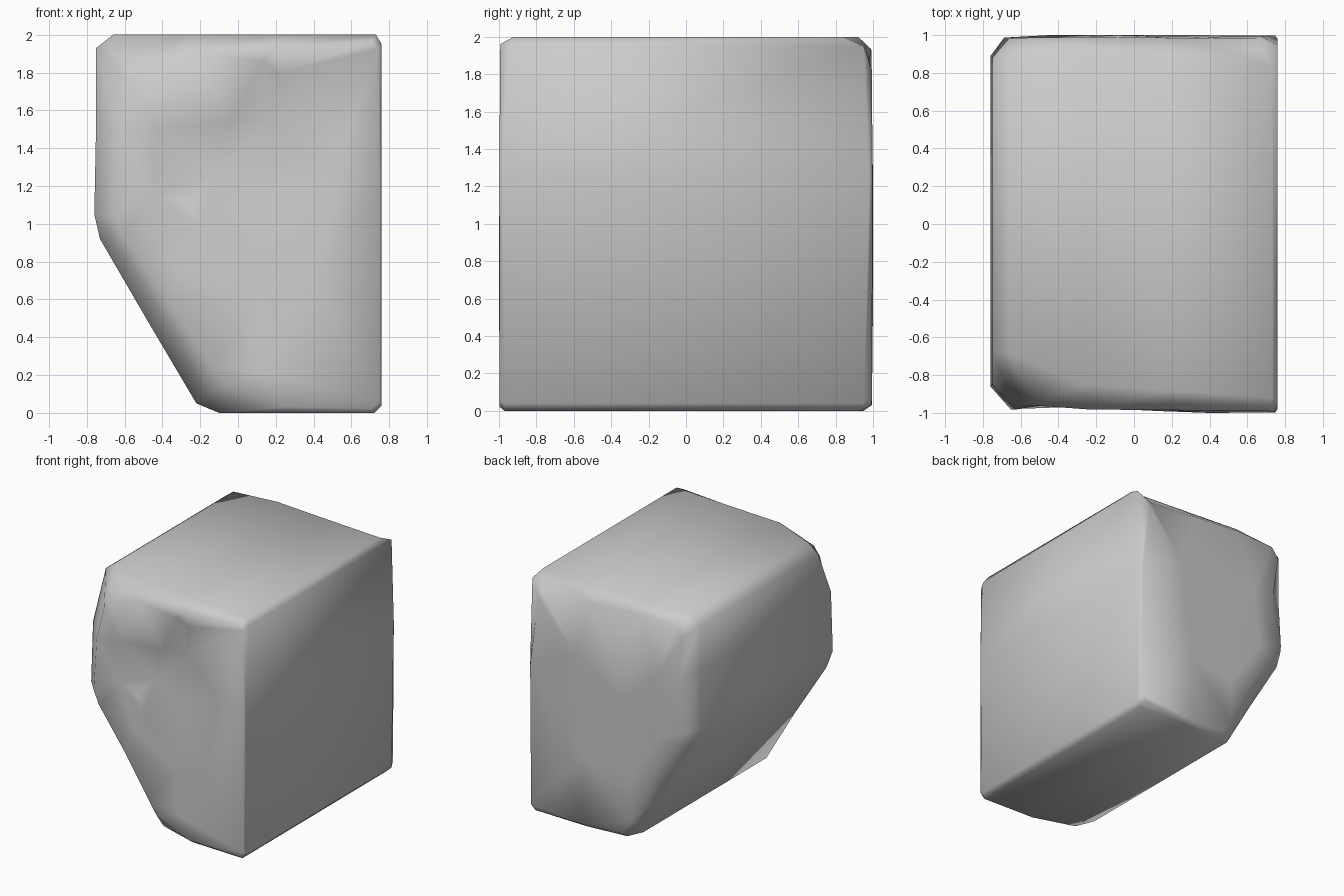
import bpy, bmesh
from mathutils import Vector
from mathutils.geometry import delaunay_2d_cdt

# Side outline: x, z, front chamfer depth, front inset, back chamfer depth, back inset
outline = [
    (-0.10, 0.00, 0.16, 0.14, 0.08, 0.05),
    (0.25, 0.00, 0.05, 0.03, 0.05, 0.03),
    (0.72, 0.00, 0.03, 0.02, 0.07, 0.03),
    (0.76, 0.04, 0.03, 0.02, 0.05, 0.03),
    (0.76, 1.24, 0.02, 0.02, 0.02, 0.02),
    (0.76, 1.95, 0.05, 0.03, 0.05, 0.14),
    (0.73, 2.00, 0.08, 0.04, 0.16, 0.14),
    (0.20, 2.00, 0.12, 0.07, 0.12, 0.10),
    (-0.28, 2.00, 0.15, 0.10, 0.08, 0.07),
    (-0.66, 2.00, 0.32, 0.18, 0.12, 0.08),
    (-0.75, 1.93, 0.32, 0.20, 0.12, 0.10),
    (-0.75, 1.55, 0.15, 0.14, 0.12, 0.16),
    (-0.76, 1.05, 0.14, 0.12, 0.11, 0.08),
    (-0.73, 0.92, 0.18, 0.14, 0.12, 0.12),
    (-0.48, 0.49, 0.25, 0.18, 0.14, 0.16),
    (-0.22, 0.05, 0.25, 0.20, 0.12, 0.12),
]
# Chipped facets inside the end faces: x, z, depth
front_chips = [
    (0.13, 1.86, 0.02), (0.17, 1.55, 0.08), (-0.04, 1.54, 0.04), (0.21, 1.80, 0.05),
    (-0.12, 1.26, 0.10), (-0.26, 1.11, 0.04), (0.16, 1.14, 0.05), (-0.20, 0.98, 0.02),
    (-0.30, 0.78, 0.07), (0.10, 0.57, 0.02), (0.12, 0.22, 0.01), (0.50, 1.25, 0.03),
    (-0.42, 1.50, 0.05), (-0.45, 1.15, 0.07), (0.40, 0.70, 0.0),
]
back_chips = [
    (-0.42, 1.45, 0.02), (-0.45, 0.95, 0.0), (-0.10, 1.20, 0.0), (0.25, 0.60, 0.0),
    (-0.18, 0.55, 0.02), (0.35, 1.45, 0.01),
]
centre = Vector((0.15, 1.05))
bm = bmesh.new()


def end_cap(side, depth_i, inset_i, chips):
    """Chamfer ring plus a triangulated, chipped end face."""
    ring = [bm.verts.new((p[0], side * (1 - p[depth_i]), p[1])) for p in outline]
    flat = [Vector(p[:2]).lerp(centre, p[inset_i]) for p in outline]
    rim = [bm.verts.new((q.x, side * (1.0 - p[depth_i] * 0.12), q.y))
           for p, q in zip(outline, flat)]
    inner = [bm.verts.new((x, side * (1 - d), z)) for x, z, d in chips]
    n = len(outline)
    pts = flat + [Vector(c[:2]) for c in chips]
    loop = [(i, (i + 1) % n) for i in range(n)]
    _, _, tris, origin, _, _ = delaunay_2d_cdt(pts, loop, [], 1, 1e-5)
    verts = rim + inner
    for t in tris:
        bm.faces.new([verts[origin[i][0]] for i in t])
    for a, b in loop:
        bm.faces.new((ring[a], ring[b], rim[b], rim[a]))
    return ring


# Two ends joined by the long side faces
front = end_cap(-1, 2, 3, front_chips)
back = end_cap(1, 4, 5, back_chips)
n = len(outline)
for i in range(n):
    j = (i + 1) % n
    bm.faces.new((front[i], front[j], back[j], back[i]))
bmesh.ops.recalc_face_normals(bm, faces=bm.faces)
for f in bm.faces:
    f.smooth = True

mesh = bpy.data.meshes.new("rock_block")
bm.to_mesh(mesh)
bm.free()
bpy.context.collection.objects.link(bpy.data.objects.new("rock_block", mesh))
